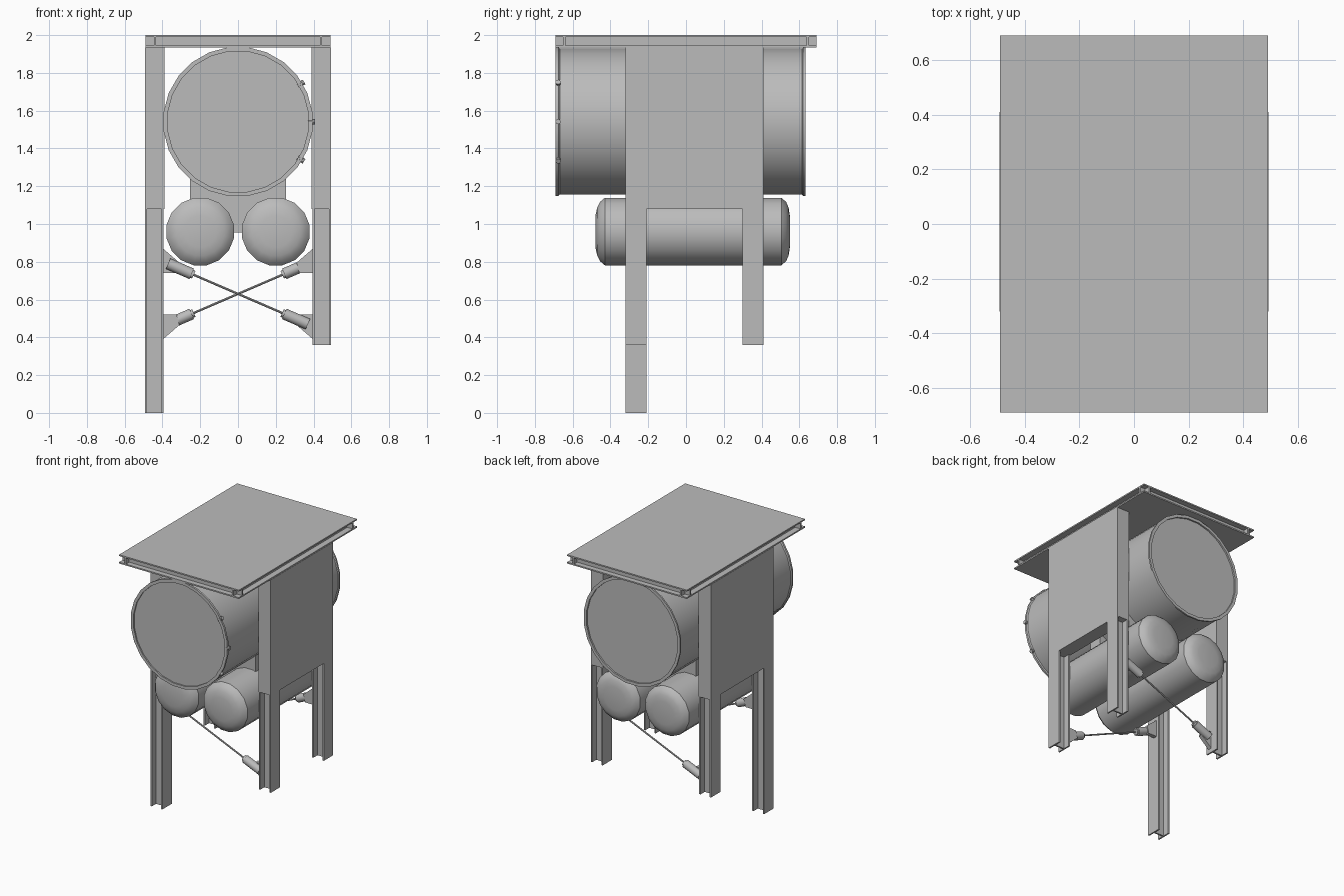
import bpy, bmesh, math
from mathutils import Vector, Matrix

if "Cube" in bpy.data.objects:
    bpy.data.objects.remove(bpy.data.objects["Cube"])

steel = bpy.data.materials.new("grey_steel")
steel.diffuse_color = (0.5, 0.5, 0.5, 1)
steel.use_nodes = True
steel.node_tree.nodes["Principled BSDF"].inputs["Base Color"].default_value = steel.diffuse_color


def finish(name, bm, smooth=False):
    bmesh.ops.recalc_face_normals(bm, faces=bm.faces)
    me = bpy.data.meshes.new(name)
    bm.to_mesh(me)
    bm.free()
    me.materials.append(steel)
    ob = bpy.data.objects.new(name, me)
    bpy.context.collection.objects.link(ob)
    if smooth:
        bpy.ops.object.select_all(action='DESELECT')
        ob.select_set(True)
        bpy.context.view_layer.objects.active = ob
        bpy.ops.object.shade_smooth_by_angle(angle=math.radians(35))
    return ob


def add_box(bm, x, y, z):
    m = Matrix.LocRotScale(Vector((sum(x) / 2, sum(y) / 2, sum(z) / 2)), None,
                           Vector((x[1] - x[0], y[1] - y[0], z[1] - z[0])))
    bmesh.ops.create_cube(bm, size=1, matrix=m)


def add_prism(bm, pts, y0, y1):
    """Extrude an x-z outline along y."""
    f = bm.faces.new([bm.verts.new((x, y0, z)) for x, z in pts])
    r = bmesh.ops.extrude_face_region(bm, geom=[f])
    bmesh.ops.translate(bm, vec=(0, y1 - y0, 0),
                        verts=[v for v in r['geom'] if isinstance(v, bmesh.types.BMVert)])


def add_rod(bm, a, b, radius, sides):
    a, b = Vector(a), Vector(b)
    d = b - a
    m = Matrix.Translation((a + b) / 2) @ d.to_track_quat('Z', 'Y').to_matrix().to_4x4()
    bmesh.ops.create_cone(bm, cap_ends=True, segments=sides, radius1=radius,
                          radius2=radius, depth=d.length, matrix=m)


def lathe(name, profile, x, z, sides):
    """Revolve (radius, y) points around a lengthwise axis, capping both ends."""
    bm = bmesh.new()
    rings = []
    for r, y in profile:
        rings.append([bm.verts.new((x + r * math.cos(2 * math.pi * (i + 0.5) / sides), y,
                                    z + r * math.sin(2 * math.pi * (i + 0.5) / sides)))
                      for i in range(sides)])
    for a, b in zip(rings, rings[1:]):
        for i in range(sides):
            j = (i + 1) % sides
            bm.faces.new((a[i], a[j], b[j], b[i]))
    bm.faces.new(rings[0])
    bm.faces.new(rings[-1])
    return finish(name, bm, True)


# roof deck: two sheets with crossing webs between them
bm = bmesh.new()
add_box(bm, (-.49, .49), (-.69, .69), (1.99, 2.0))
add_box(bm, (-.49, .49), (-.69, .69), (1.935, 1.945))
for s in (-1, 1):
    add_box(bm, (s * .44 - .006, s * .44 + .006), (-.69, .69), (1.945, 1.99))
    add_box(bm, (-.49, .49), (s * .645 - .006, s * .645 + .006), (1.945, 1.99))
finish("roof_deck", bm)

# side panels between each pair of legs
for s, side in ((-1, "left"), (1, "right")):
    bm = bmesh.new()
    add_box(bm, sorted((s * .39, s * .492)), (-.32, .41), (1.08, 1.935))
    finish(side + "_panel", bm)

# H-section legs, the front left one reaching the ground
for s, side in ((-1, "left"), (1, "right")):
    for y0, end in ((-.32, "front"), (.30, "rear")):
        bottom = 0 if (s < 0 and y0 < 0) else .36
        bm = bmesh.new()
        for a, b in ((.395, .406), (.481, .492)):
            add_box(bm, sorted((s * a, s * b)), (y0, y0 + .11), (bottom, 1.08))
        add_box(bm, sorted((s * .406, s * .481)), (y0 + .049, y0 + .061), (bottom, 1.08))
        finish(f"{end}_{side}_leg", bm)

# main drum with raised rims and recessed ends
lathe("main_drum", [(.375, -.68), (.375, -.69), (.397, -.69), (.397, -.675), (.39, -.668),
                    (.39, .615), (.397, .62), (.397, .632), (.375, .632), (.375, .62)],
      0, 1.542, 24)

# latch lugs on the drum rim
bm = bmesh.new()
for deg in (-31, 0, 31):
    c, s = math.cos(math.radians(deg)), math.sin(math.radians(deg))
    add_rod(bm, (.37 * c, -.677, 1.542 + .37 * s), (.408 * c, -.677, 1.542 + .408 * s), .014, 10)
finish("drum_latches", bm, True)

# twin lower tanks with domed ends
for x, side in ((-.2, "left"), (.2, "right")):
    lathe(side + "_tank", [(.085, -.48), (.13, -.47), (.16, -.455), (.182, -.43),
                           (.182, .505), (.16, .53), (.13, .543), (.085, .55)], x, .96, 16)

# saddles joining drum and tanks
for i, y in enumerate((-.16, .15)):
    bm = bmesh.new()
    add_prism(bm, [(-.255, 1.26), (-.255, 1.0), (-.015, .955), (.015, .955),
                   (.255, 1.0), (.255, 1.26)], y, y + .1)
    finish(("front", "rear")[i] + "_saddle", bm)

# diagonal tie rods with end sleeves and gussets, rear is the front turned half round
for end in ("front", "rear"):
    turn = Matrix.Rotation(math.pi if end == "rear" else 0, 4, 'Z')
    shift = Matrix.Translation((0, .09 if end == "rear" else 0, 0))
    rod, sleeves, gussets = bmesh.new(), bmesh.new(), bmesh.new()
    y = -.265
    add_rod(rod, (-.26, y, .742), (.26, y, .518), .006, 8)
    for s in (-1, 1):
        add_rod(sleeves, (s * .37, y, .63 - s * .16), (s * .245, y, .63 - s * .106), .03, 12)
        add_rod(sleeves, (s * .245, y, .63 - s * .106), (s * .234, y, .63 - s * .101), .022, 12)
        add_prism(gussets, [(s * a, .63 - s * b) for a, b in
                            ((.397, .24), (.31, .165), (.325, .11), (.397, .11))],
                  y + .005, y + .035)
    for part, bm, smooth in (("tie_rod", rod, True), ("rod_sleeves", sleeves, True),
                             ("gussets", gussets, False)):
        bmesh.ops.transform(bm, matrix=shift @ turn, verts=bm.verts)
        finish(f"{end}_{part}", bm, smooth)
